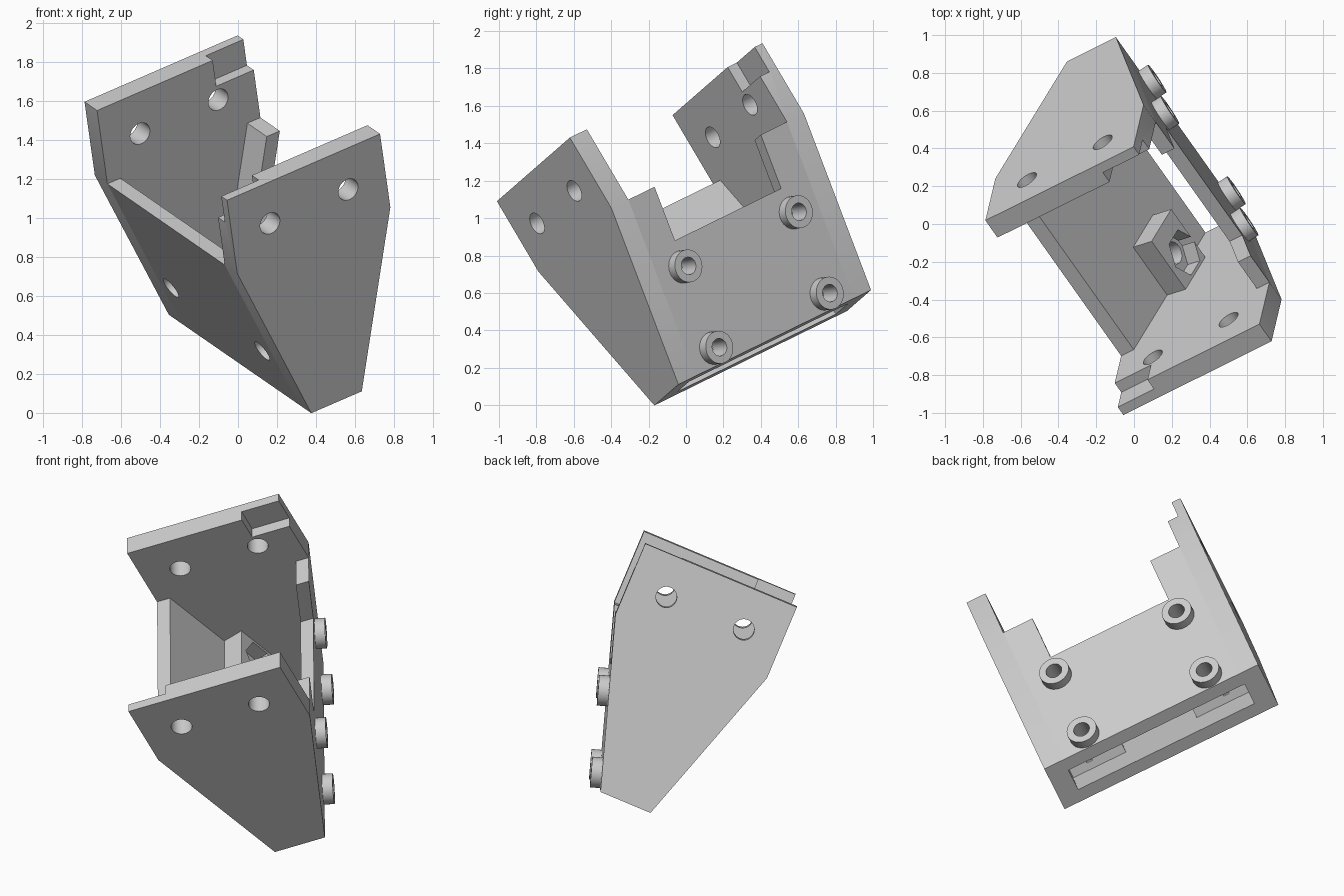
import bpy, bmesh, math
from mathutils import Matrix, Vector

cube = bpy.data.objects.get("Cube")
if cube:
    bpy.data.objects.remove(cube, do_unlink=True)

grey = bpy.data.materials.new("light grey")
grey.use_nodes = True
grey.diffuse_color = (0.6, 0.6, 0.6, 1)
grey.node_tree.nodes["Principled BSDF"].inputs["Base Color"].default_value = (0.6, 0.6, 0.6, 1)

# Bracket axes: across the taper, from plate to plate, and up
across = Vector((0.835, 0.415, 0.362)).normalized()
along = Vector((-0.537, 0.757, 0.371))
along = (along - across * along.dot(across)).normalized()
up = across.cross(along)
frame = Matrix((across, along, up)).transposed().to_4x4()
frame.translation = (0.14, 0.41, 0.307)

TOP, KNEE, WIDE, NARROW = 1.41, 0.97, 0.47, 0.155
INNER, OUTER, WALL = 0.56, 0.68, 0.08
slope = Vector((WIDE - NARROW, 0, KNEE)).normalized()
normal = Vector((slope.z, 0, -slope.x))      # outward on the +x wall
parts = []


def add(name, bm):
    bmesh.ops.recalc_face_normals(bm, faces=bm.faces[:])
    mesh = bpy.data.meshes.new(name)
    bm.to_mesh(mesh)
    bm.free()
    mesh.materials.append(grey)
    ob = bpy.data.objects.new(name, mesh)
    bpy.context.collection.objects.link(ob)
    return ob


def prism(name, profile, y0, y1):
    """Extrude an x-z profile from y0 to y1."""
    bm = bmesh.new()
    face = bm.faces.new([bm.verts.new((x, y0, z)) for x, z in profile])
    ext = bmesh.ops.extrude_face_region(bm, geom=[face])["geom"]
    bmesh.ops.translate(bm, verts=[v for v in ext if isinstance(v, bmesh.types.BMVert)],
                        vec=(0, y1 - y0, 0))
    return add(name, bm)


def box(name, x0, x1, y0, y1, z0, z1):
    return prism(name, [(x0, z0), (x1, z0), (x1, z1), (x0, z1)], y0, y1)


def rod(name, centre, axis, radius, length, sides=32):
    bm = bmesh.new()
    bmesh.ops.create_cone(bm, cap_ends=True, segments=sides, radius1=radius,
                          radius2=radius, depth=length,
                          matrix=Matrix.Translation(centre) @ axis.to_track_quat("Z", "Y").to_matrix().to_4x4())
    return add(name, bm)


def cut(ob, cutters):
    for c in cutters:
        c.hide_render = True
        mod = ob.modifiers.new("cut", "BOOLEAN")
        mod.object, mod.operation, mod.solver = c, "DIFFERENCE", "EXACT"
    bpy.context.view_layer.update()
    deps = bpy.context.evaluated_depsgraph_get()
    mesh = bpy.data.meshes.new_from_object(ob.evaluated_get(deps))
    ob.modifiers.clear()
    ob.data = mesh
    for c in cutters:
        bpy.data.objects.remove(c, do_unlink=True)
    parts.append(ob)


# Two tapered side plates, each with two holes and a corner notch
outline = [(-NARROW, 0), (NARROW, 0), (WIDE, KNEE), (WIDE, TOP), (-WIDE, TOP), (-WIDE, KNEE)]
for s, name in ((-1, "front_side_plate"), (1, "rear_side_plate")):
    plate = prism(name, outline, s * INNER, s * OUTER)
    holes = [rod("hole_cutter", (x, s * 0.62, 1.174), Vector((0, 1, 0)), 0.06, 0.4)
             for x in (-0.24, 0.24)]
    notch = box("notch_cutter", s * 0.24, s * 0.6, s * 0.4, s * 0.625, 1.255, 1.6)
    cut(plate, holes + [notch])


def wall(name, s):
    return prism(name, [(s * NARROW, 0), (s * WIDE, KNEE), (s * (WIDE - WALL), KNEE),
                        (s * (NARROW - WALL), 0)], -INNER, INNER)


# Boss wall with a wide opening in its upper edge, and four ring bosses
spots = [Vector((NARROW, y, 0)) + slope * (z / slope.z)
         for y in (-0.39, 0.39) for z in (0.089, 0.536)]
cut(wall("boss_wall", 1),
    [rod("hole_cutter", p, normal, 0.047, 0.4) for p in spots]
    + [box("opening_cutter", 0, 0.8, -0.375, 0.375, 0.675, 1.2)])
for i, p in enumerate(spots):
    cut(rod(f"ring_boss_{i + 1}", p + normal * 0.028, normal, 0.088, 0.064),
        [rod("hole_cutter", p, normal, 0.047, 0.4)])

# Plain wall with two bolt holes, and a hexagonal nut pocket behind each
inward = Vector((slope.z, 0, slope.x))
down = Vector((slope.x, 0, -slope.z))
bolts = [Vector((-WIDE, y, KNEE)) + down * 0.695 for y in (-0.435, 0.435)]
cut(wall("bolt_wall", -1), [rod("hole_cutter", p, inward, 0.06, 0.5) for p in bolts])
for s, p in zip((-1, 1), bolts):
    mid = p - down * 0.055
    corners = [mid + inward * h + down * d
               for h, d in ((0.07, -0.14), (0.07, 0.14), (0.205, 0.14), (0.205, -0.14))]
    block = prism("nut_holder_" + ("front" if s < 0 else "rear"),
                  [(v.x, v.z) for v in corners], s * INNER, s * 0.225)
    hexagon = rod("hex_cutter", p - down * 0.03 + inward * 0.2, inward, 0.125, 0.16, 6)
    cut(block, [hexagon, rod("hole_cutter", p, inward, 0.06, 0.6)])

# Tilt the whole bracket into its pose and shade the round parts
bpy.ops.object.select_all(action="DESELECT")
for ob in parts:
    ob.matrix_world = frame
    ob.select_set(True)
bpy.context.view_layer.objects.active = parts[0]
bpy.ops.object.shade_smooth_by_angle(angle=math.radians(30))
